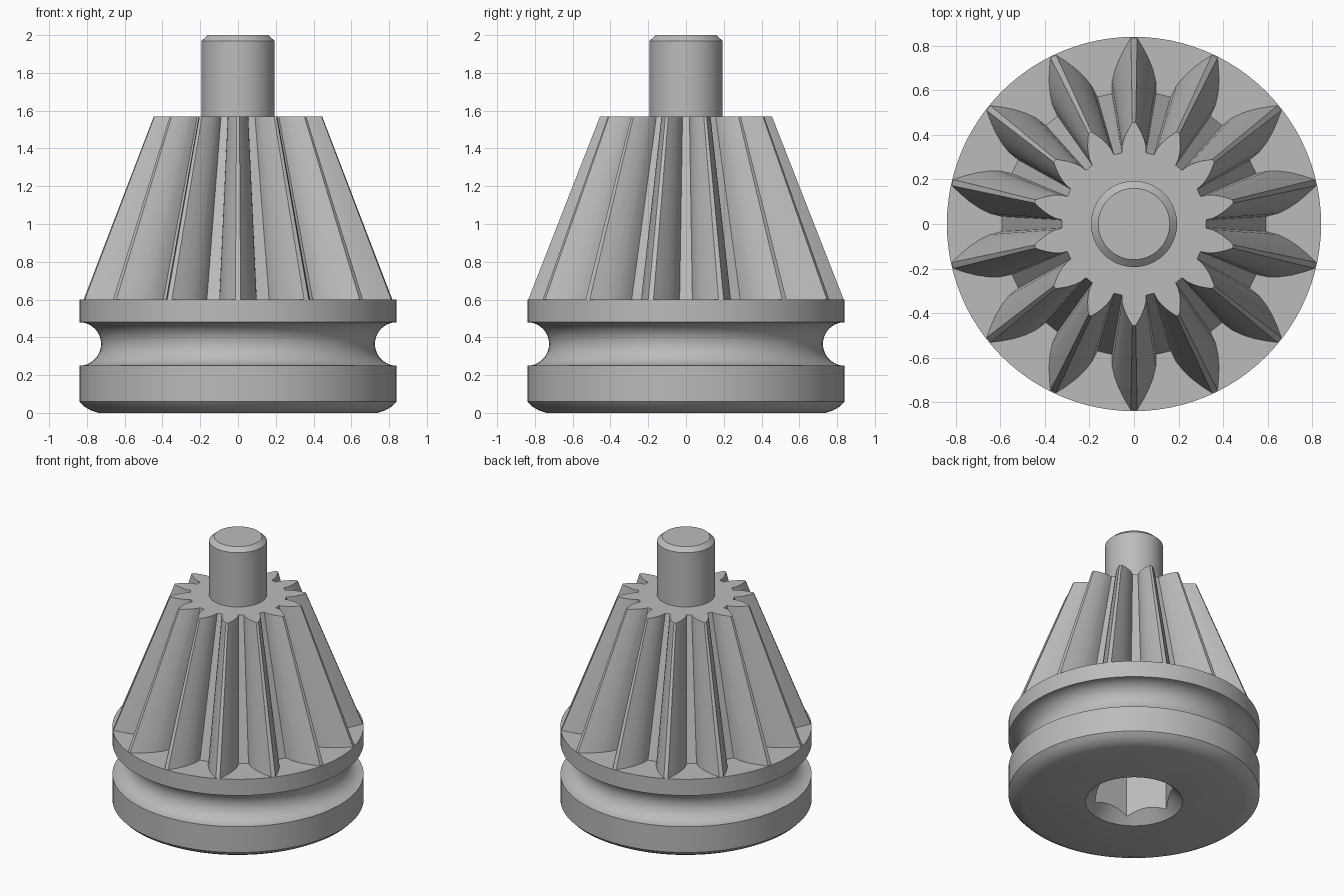
import bpy, bmesh, math
from math import sin, cos, pi, radians

cube = bpy.data.objects.get("Cube")
if cube:
    bpy.data.objects.remove(cube, do_unlink=True)

GREY = (0.5, 0.5, 0.5, 1)
steel = bpy.data.materials.new("plain grey steel")
steel.use_nodes = True
steel.diffuse_color = GREY
steel.node_tree.nodes["Principled BSDF"].inputs["Base Color"].default_value = GREY


def loft(name, rings):
    """Join equal-length rings of points into a closed solid with flat ends."""
    bm = bmesh.new()
    loops = [[bm.verts.new(p) for p in ring] for ring in rings]
    n = len(loops[0])
    for low, high in zip(loops, loops[1:]):
        for i in range(n):
            j = (i + 1) % n
            bm.faces.new((low[i], low[j], high[j], high[i]))
    bm.faces.new(loops[0][::-1])
    bm.faces.new(loops[-1])
    bmesh.ops.recalc_face_normals(bm, faces=bm.faces)
    mesh = bpy.data.meshes.new(name)
    bm.to_mesh(mesh)
    bm.free()
    mesh.materials.append(steel)
    obj = bpy.data.objects.new(name, mesh)
    bpy.context.collection.objects.link(obj)
    return obj


def lathe(name, profile, sides=96):
    """Turn a list of (radius, height) points around the z axis."""
    return loft(name, [[(r * cos(2 * pi * i / sides), r * sin(2 * pi * i / sides), z)
                        for i in range(sides)] for r, z in profile])


def activate(obj):
    bpy.ops.object.select_all(action='DESELECT')
    obj.select_set(True)
    bpy.context.view_layer.objects.active = obj


def cut(obj, cutter):
    mod = obj.modifiers.new("cut", 'BOOLEAN')
    mod.operation = 'DIFFERENCE'
    mod.solver = 'EXACT'
    mod.object = cutter
    activate(obj)
    bpy.ops.object.modifier_apply(modifier=mod.name)
    bpy.data.objects.remove(cutter, do_unlink=True)


# Grooved base with a rounded lower edge
R = 0.84
profile = [(0.74, 0), (0.78, 0.014), (0.815, 0.034), (R, 0.06)]
profile += [(R - 0.115 * sin(pi * i / 20), 0.365 - 0.115 * cos(pi * i / 20)) for i in range(21)]
profile += [(R, 0.6)]
base = lathe("grooved_base", profile)

# Hexagonal socket with a countersunk mouth
cut(base, lathe("socket_cutter", [(0.28, -0.1), (0.28, 0.42)], 6))
cut(base, lathe("countersink_cutter", [(0.375, -0.05), (0.125, 0.2)]))

# Tapered gear: one tooth outline repeated around the axis
TEETH = 14
flank = [(0.585, 0.099), (0.64, 0.098), (0.69, 0.086), (0.74, 0.067),
         (0.79, 0.041), (0.835, 0.014)]
tooth = [(r, -w) for r, w in flank] + [(r, w) for r, w in reversed(flank)]
outline = []
for t in range(TEETH):
    a = radians(90) + 2 * pi * t / TEETH
    outline += [(r * cos(a) - w * sin(a), r * sin(a) + w * cos(a)) for r, w in tooth]
gear = loft("tapered_gear", [[(x * s, y * s, z) for x, y in outline]
                             for s, z in ((1, 0.6), (0.545, 1.57))])

# Shaft with a chamfered end
shaft = lathe("shaft", [(0.193, 1.55), (0.193, 1.97), (0.16, 2.0)], 64)

for obj in (base, gear, shaft):
    activate(obj)
    bpy.ops.object.shade_smooth_by_angle(angle=radians(28))
